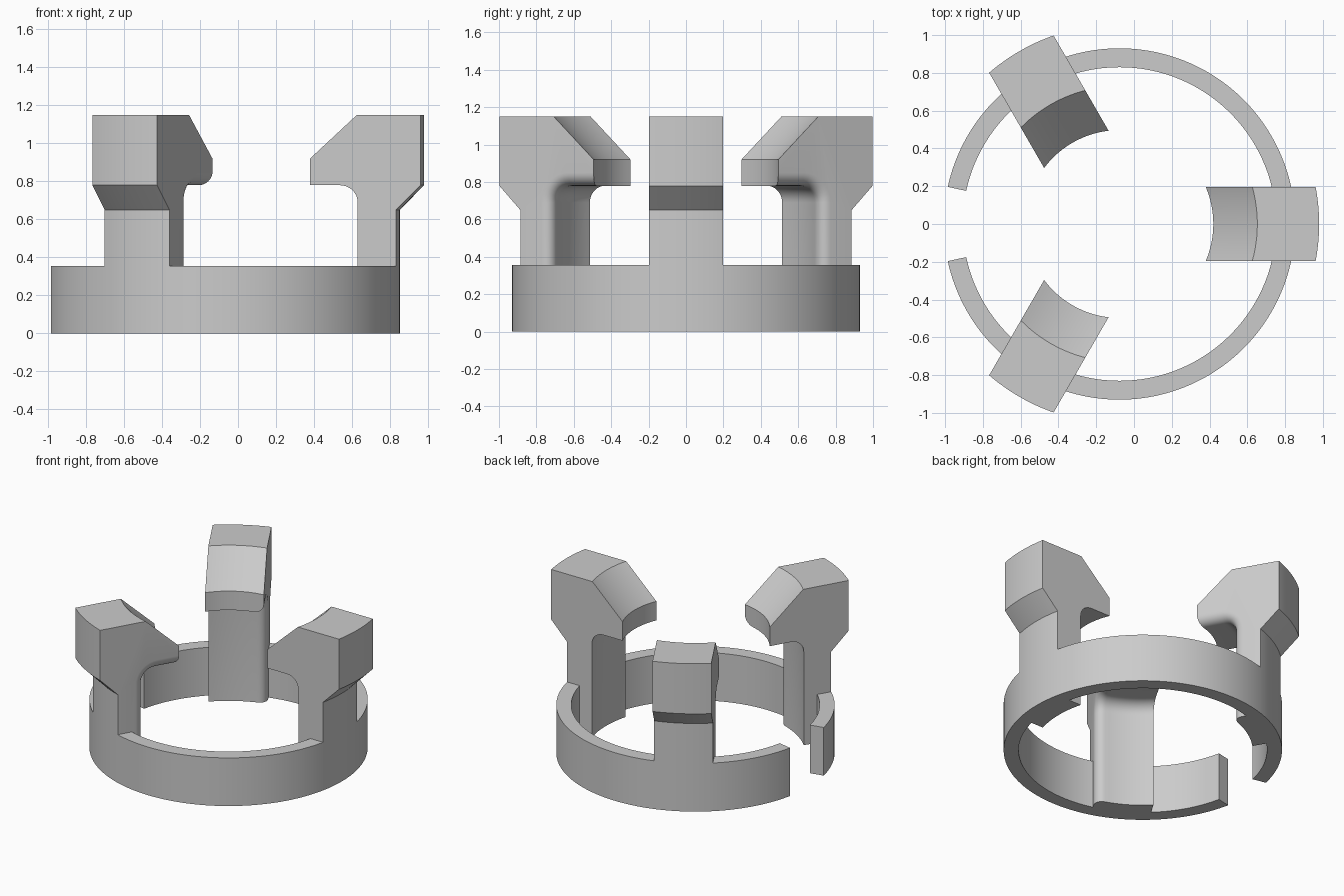
import bpy
import bmesh
from math import sin, cos, radians, sqrt, pi

cube = bpy.data.objects.get("Cube")
if cube:
    bpy.data.objects.remove(cube)

CENTRE_X = -0.077
R_OUT, R_IN, RING_H = 0.93, 0.83, 0.355
HALF_W = 0.197      # half width of a prong
ROUND = 0.07        # edge rounding on the paired prongs
FILLET = 0.09       # hollow between stem and jaw tip

grey = bpy.data.materials.new("plain_grey")
grey.use_nodes = True
colour = (0.6, 0.6, 0.6, 1)
grey.diffuse_color = colour
grey.node_tree.nodes["Principled BSDF"].inputs["Base Color"].default_value = colour


def loft(bm, loops):
    """Skin closed loops of equal length and cap both ends."""
    rows = [[bm.verts.new(p) for p in loop] for loop in loops]
    n = len(rows[0])
    for a, b in zip(rows, rows[1:]):
        for i in range(n):
            j = (i + 1) % n
            bm.faces.new((a[i], a[j], b[j], b[i]))
    bm.faces.new(rows[0])
    bm.faces.new(rows[-1])


def finish(name, bm):
    bmesh.ops.recalc_face_normals(bm, faces=bm.faces)
    mesh = bpy.data.meshes.new(name)
    bm.to_mesh(mesh)
    bm.free()
    mesh.materials.append(grey)
    obj = bpy.data.objects.new(name, mesh)
    obj.location.x = CENTRE_X
    bpy.context.collection.objects.link(obj)
    bpy.ops.object.select_all(action='DESELECT')
    obj.select_set(True)
    bpy.context.view_layer.objects.active = obj
    bpy.ops.object.shade_smooth_by_angle(angle=radians(25))
    return obj


# Base ring: arcs running between the prongs, open on one side
bm = bmesh.new()
for start, end in ((12, 108), (132, 167.8), (192.2, 228), (252, 348)):
    steps = max(8, int((end - start) / 2))
    loops = []
    for k in range(steps + 1):
        a = radians(start + (end - start) * k / steps)
        loops.append([(r * cos(a), r * sin(a), z) for r, z in
                      ((R_IN, 0), (R_OUT, 0), (R_OUT, RING_H), (R_IN, RING_H))])
    loft(bm, loops)
finish("base_ring", bm)


def prong_profile(d):
    """Radius and height outline; d pulls the stem and jaw underside inwards."""
    stem, under = 0.734, 0.78
    pts = [(stem + d, 0), (R_OUT, 0), (R_OUT, 0.65), (1.057, 0.78),
           (1.057, 1.15), (0.73, 1.15), (0.497, 0.92), (0.497, under + d)]
    for k in range(9):
        a = pi / 2 * (1 - k / 8)
        pts.append((stem - FILLET + (FILLET + d) * cos(a),
                    under - FILLET + (FILLET + d) * sin(a)))
    return pts


def prong(name, angle, rounded_side):
    ca, sa = cos(radians(angle)), sin(radians(angle))
    flat = HALF_W - ROUND
    ts = [-HALF_W + (flat + HALF_W) * k / 10 for k in range(11)]
    ts += [flat + ROUND * sin(pi / 2 * k / 8) for k in range(1, 9)]
    loops = []
    for t in ts:
        d = 0
        if rounded_side and t > flat:
            d = ROUND - sqrt(max(0, ROUND ** 2 - (t - flat) ** 2))
        side = t * (rounded_side or 1)
        loop = []
        for r, z in prong_profile(d):
            u = sqrt(r * r - t * t)
            loop.append((u * ca - side * sa, u * sa + side * ca, z))
        loops.append(loop)
    bm = bmesh.new()
    loft(bm, loops)
    finish(name, bm)


# Three clamping prongs; the two beside the opening have a rounded inner edge
prong("left_prong", 0, 0)
prong("back_prong", 120, -1)
prong("front_prong", 240, 1)
